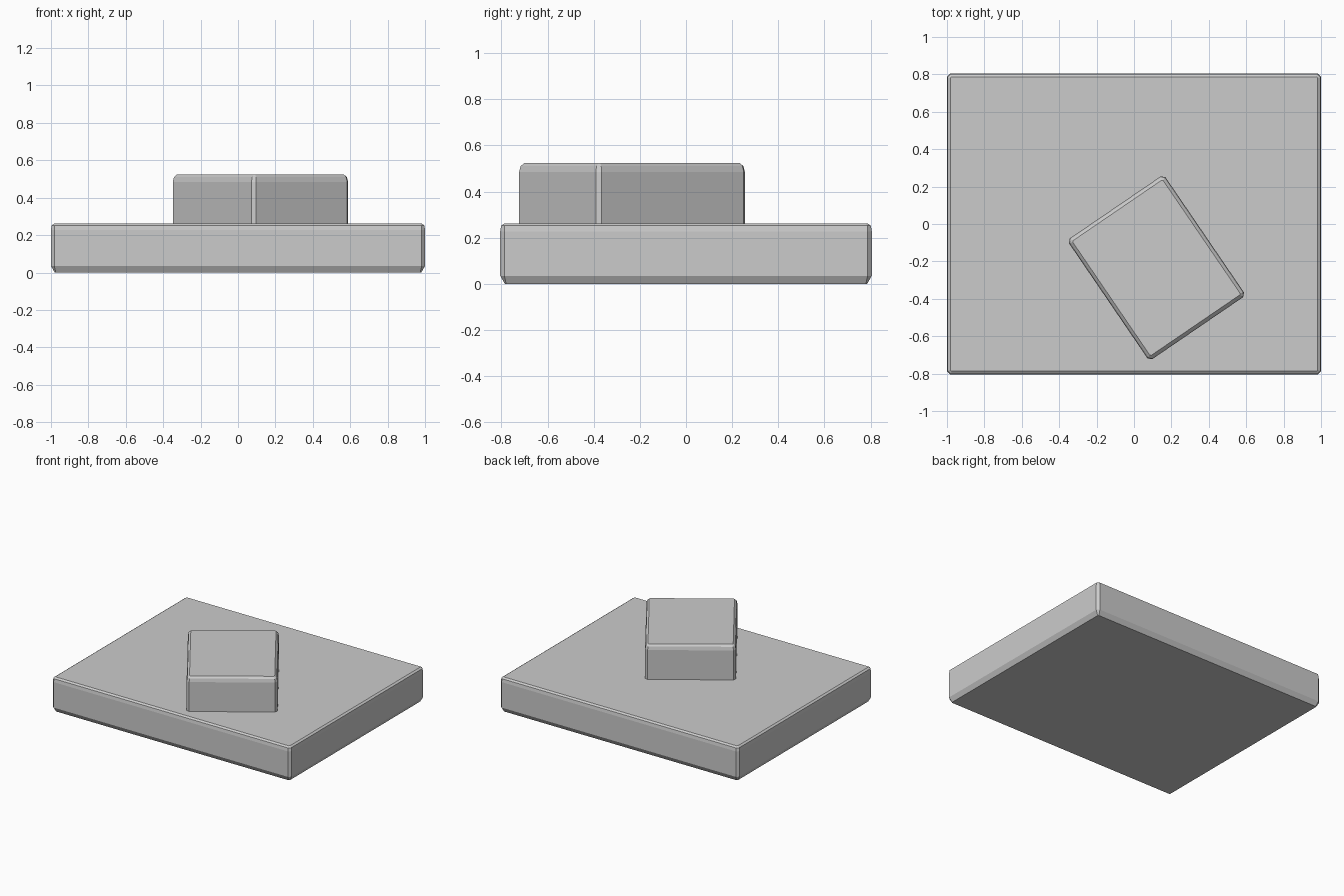
import bpy, bmesh
from math import radians

if "Cube" in bpy.data.objects:
    bpy.data.objects.remove(bpy.data.objects["Cube"])


def chamfered_block(name, width, depth, cut, profile, location=(0, 0, 0), turn=0):
    """Stack clipped-corner rectangles; profile holds (inset, z) pairs."""
    bm = bmesh.new()
    rings = []
    for inset, z in profile:
        x, y = width / 2 - inset, depth / 2 - inset
        c = max(cut - inset * 0.6, 0.004)
        outline = [(x, -y + c), (x, y - c), (x - c, y), (-x + c, y),
                   (-x, y - c), (-x, -y + c), (-x + c, -y), (x - c, -y)]
        rings.append([bm.verts.new((px, py, z)) for px, py in outline])
    for low, high in zip(rings, rings[1:]):
        for i in range(8):
            j = (i + 1) % 8
            bm.faces.new((low[i], low[j], high[j], high[i]))
    bm.faces.new(rings[0][::-1])
    bm.faces.new(rings[-1])
    mesh = bpy.data.meshes.new(name)
    bm.to_mesh(mesh)
    bm.free()
    obj = bpy.data.objects.new(name, mesh)
    obj.location = location
    obj.rotation_euler.z = radians(turn)
    bpy.context.collection.objects.link(obj)
    return obj


# Broad slab with a chamfered rim
chamfered_block("base_slab", 2.0, 1.61, 0.018,
                [(0.02, 0), (0, 0.035), (0, 0.228), (0.004, 0.252), (0.018, 0.262)])

# Turned block set slightly into the slab
chamfered_block("top_block", 0.625, 0.782, 0.018,
                [(0, 0.24), (0, 0.485), (0.006, 0.51), (0.02, 0.523)],
                location=(0.12, -0.234, 0), turn=34.3)
